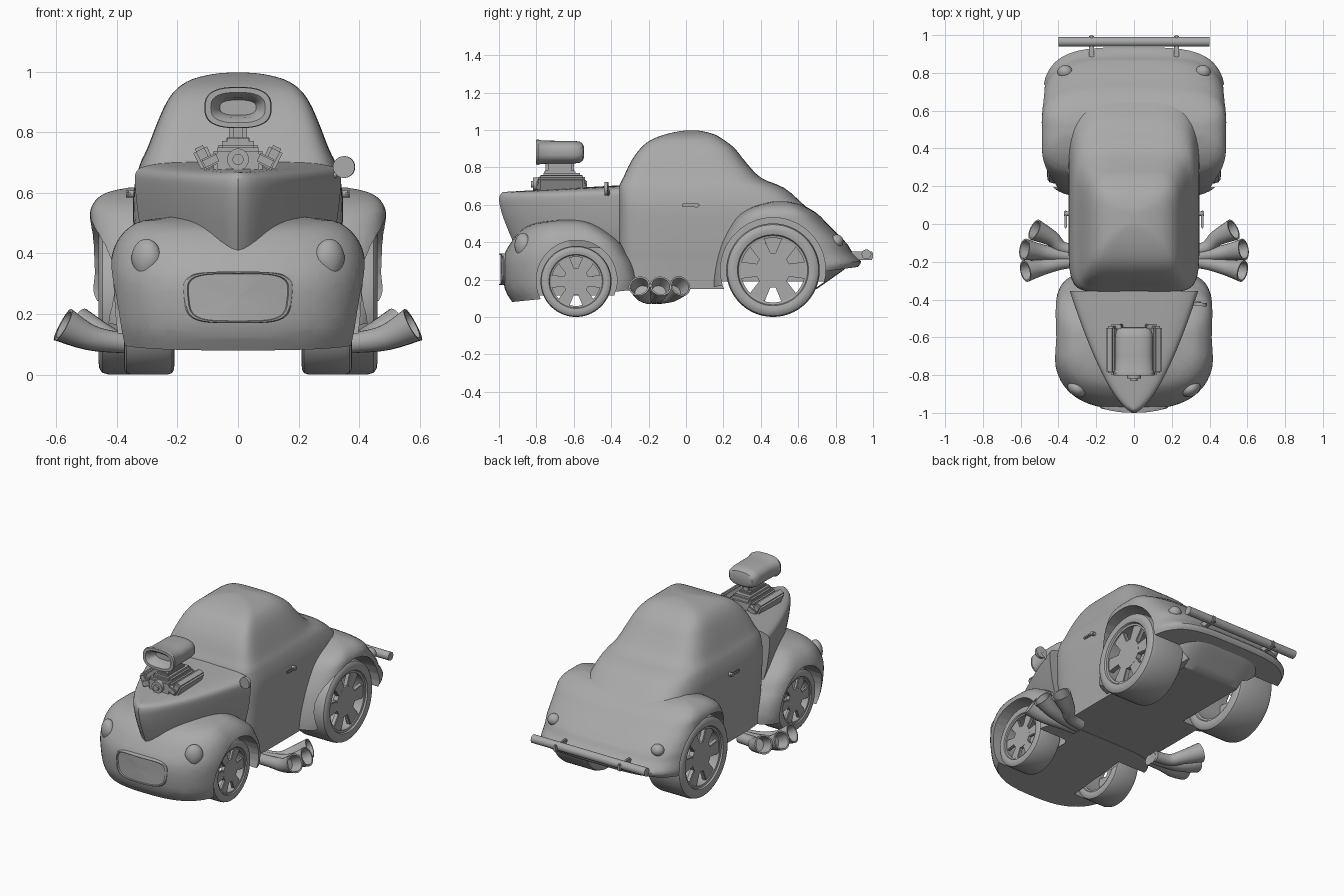
import bpy, bmesh, math
from mathutils import Vector, Matrix

cube = bpy.data.objects.get("Cube")
if cube:
    bpy.data.objects.remove(cube, do_unlink=True)

grey = bpy.data.materials.new("plain_grey")
grey.use_nodes = True
grey.diffuse_color = (0.4, 0.4, 0.4, 1)
grey.node_tree.nodes["Principled BSDF"].inputs["Base Color"].default_value = (0.4, 0.4, 0.4, 1)


def smooth(obj, angle=35):
    bpy.ops.object.select_all(action='DESELECT')
    obj.select_set(True)
    bpy.context.view_layer.objects.active = obj
    bpy.ops.object.shade_smooth_by_angle(angle=math.radians(angle))


def finish(bm, name):
    bmesh.ops.recalc_face_normals(bm, faces=bm.faces)
    mesh = bpy.data.meshes.new(name)
    bm.to_mesh(mesh)
    bm.free()
    mesh.materials.append(grey)
    obj = bpy.data.objects.new(name, mesh)
    bpy.context.collection.objects.link(obj)
    smooth(obj)
    return obj


def loft(name, rings, closed=False):
    bm = bmesh.new()
    rows = [[bm.verts.new(p) for p in ring] for ring in rings]
    pairs = list(zip(rows, rows[1:])) + ([(rows[-1], rows[0])] if closed else [])
    for a, b in pairs:
        for i in range(len(a)):
            j = (i + 1) % len(a)
            bm.faces.new((a[i], a[j], b[j], b[i]))
    if not closed:
        bm.faces.new(rows[0])
        bm.faces.new(rows[-1])
    return finish(bm, name)


def box(name, center, size, bevel=0.006, tilt=0):
    bm = bmesh.new()
    bmesh.ops.create_cube(bm, size=1)
    bmesh.ops.scale(bm, vec=size, verts=bm.verts)
    bmesh.ops.bevel(bm, geom=bm.edges[:], offset=bevel, segments=2, affect='EDGES')
    bm.transform(Matrix.Translation(center) @ Matrix.Rotation(tilt, 4, 'Y'))
    return finish(bm, name)


def cylinder(name, center, r, depth, axis, segments=32):
    bm = bmesh.new()
    bmesh.ops.create_cone(bm, cap_ends=True, segments=segments, radius1=r, radius2=r, depth=depth)
    bm.transform(Matrix.Translation(center) @ Vector(axis).to_track_quat('Z', 'Y').to_matrix().to_4x4())
    return finish(bm, name)


def ball(name, center, size, turn=0, point=0):
    bm = bmesh.new()
    bmesh.ops.create_uvsphere(bm, u_segments=24, v_segments=16, radius=1)
    for v in bm.verts:
        v.co.x *= 1 + point * min(v.co.z, 0)
    bmesh.ops.scale(bm, vec=size, verts=bm.verts)
    bm.transform(Matrix.Translation(center) @ Matrix.Rotation(turn, 4, 'Z'))
    return finish(bm, name)


def power(v, e):
    return math.copysign(abs(v) ** (2 / e), v)


def dense(rows, steps=3):
    """Catmull-Rom refinement of a short list of stations."""
    out = []
    for i in range(len(rows) - 1):
        p = [rows[max(0, min(len(rows) - 1, i + k))] for k in (-1, 0, 1, 2)]
        for s in range(steps):
            t = s / steps
            out.append([b + 0.5 * t * (c - a + t * (2*a - 5*b + 4*c - d + t * (3*(b - c) + d - a)))
                        for a, b, c, d in zip(*p)])
    return out + [list(rows[-1])]


def stack(name, levels, front_exp, back_exp, slope=0, n=72):
    """Body shell from plan outlines (z, front y, back y, half width)."""
    z0, y0 = levels[0][0], levels[0][1]
    rings = []
    for z, yf, yb, w in dense(levels):
        mid, half, ring = (yf + yb) / 2, (yb - yf) / 2, []
        for i in range(n):
            a = math.tau * (i + 0.5) / n
            e = back_exp if math.sin(a) > 0 else front_exp
            y = mid + half * power(math.sin(a), e)
            lift = slope * (y - y0) * max(0, 1 - (z - z0) / 0.25)
            ring.append((w * power(math.cos(a), e), y, z + lift))
        rings.append(ring)
    return loft(name, rings)


def cut_wells(shell, y, z, r, wall=.2):
    """Slice an arch out of both sides and turn its rim inward."""
    bm = bmesh.new()
    bm.from_mesh(shell.data)
    center = Vector((0, y, z))
    normals = [Vector((0, math.cos(a), math.sin(a))) for a in (math.tau * k / 32 for k in range(32))]
    planes = [(center + n * r, n) for n in normals]
    planes += [(Vector((s * wall, 0, 0)), Vector((1, 0, 0))) for s in (1, -1)]
    for co, no in planes:
        bmesh.ops.bisect_plane(bm, geom=bm.verts[:] + bm.edges[:] + bm.faces[:], dist=1e-5,
                               plane_co=co, plane_no=no)
    gone = []
    for f in bm.faces:
        c = f.calc_center_median()
        if abs(c.x) > wall and all((c - center).dot(n) < r for n in normals):
            gone.append(f)
    bmesh.ops.delete(bm, geom=gone, context='FACES')
    rim = []
    for e in bm.edges:
        a, b = (v.co for v in e.verts)
        if e.is_boundary and max(abs(a.x), abs(b.x)) > wall + .001 and (a - b).yz.length > 1e-4:
            rim.append(e)
    turned = bmesh.ops.extrude_edge_only(bm, edges=rim)["geom"]
    for v in turned:
        if isinstance(v, bmesh.types.BMVert):
            v.co.x = math.copysign(wall, v.co.x)
    bmesh.ops.remove_doubles(bm, verts=bm.verts, dist=1e-5)
    bm.to_mesh(shell.data)
    bm.free()
    smooth(shell)


def well_wall(name, x, y, z, r, floor):
    bm = bmesh.new()
    bmesh.ops.create_circle(bm, cap_ends=True, segments=48, radius=r)
    bm.transform(Matrix.Translation((x, y, z)) @ Matrix.Rotation(math.pi / 2, 4, 'Y'))
    bmesh.ops.bisect_plane(bm, geom=bm.verts[:] + bm.edges[:] + bm.faces[:], plane_co=(0, 0, floor),
                           plane_no=(0, 0, 1), clear_inner=True)
    finish(bm, name)


# Main shells
cabin = stack("cabin_and_tail", [
    (.15, -.36, .70, .325), (.30, -.36, .90, .335), (.36, -.36, .86, .34), (.48, -.36, .76, .345),
    (.60, -.36, .63, .345), (.69, -.36, .525, .325), (.745, -.335, .40, .30), (.83, -.295, .318, .267),
    (.90, -.245, .262, .235), (.945, -.19, .205, .2), (.975, -.115, .155, .15), (.992, -.04, .095, .08),
    (.997, .0, .06, .02)], 8, 4.5)
front = stack("front_fenders_and_nose", [
    (.08, -.93, -.25, .405), (.15, -.968, -.25, .415), (.25, -.982, -.27, .422), (.33, -.973, -.305, .424),
    (.40, -.935, -.35, .415), (.45, -.895, -.41, .393), (.485, -.85, -.465, .36), (.508, -.78, -.52, .315),
    (.52, -.68, -.58, .22)], 2.7, 5, 0.1)
rear = stack("rear_fenders", [
    (.16, .137, .92, .48), (.21, .14, .935, .489), (.30, .155, .89, .49), (.40, .185, .85, .49),
    (.50, .24, .755, .489), (.55, .285, .705, .485), (.585, .345, .65, .46), (.605, .405, .605, .42),
    (.617, .46, .55, .36)], 5, 3.7, 0.1375)

# Wheel wells
cut_wells(front, -.585, .195, .215)
for shell in (cabin, rear):
    cut_wells(shell, .465, .25, .28)

# Pointed hood: plan outline is a prow, closed by a low crown
hood = []
for z, tip, w in dense([(.37, -.91, .29), (.45, -.945, .315), (.54, -.98, .332), (.61, -.998, .34),
                        (.64, -.998, .335), (.655, -.992, .305), (.664, -.985, .22), (.668, -.98, .02)]):
    side = []
    for i in range(17):
        t = (i / 16) ** 1.6
        rise = .036 * t * max(0, (z - .5) / .168)
        side.append((w * t ** .62, tip + t * (-.355 - tip), z + rise))
    hood.append(side + [(-x, y, z) for x, y, z in reversed(side[1:])])
loft("hood", hood)

# Grille panel wrapped over the nose
grille = []
for k, d in ((1, .04), (1, .004), (.975, 0), (.93, 0), (.91, .008), (.5, .008), (.02, .008)):
    ring = []
    for i in range(48):
        a = math.tau * i / 48
        z = .255 + .085 * k * power(math.sin(a), 4)
        x = (.178 + .1 * (z - .255)) * k * power(math.cos(a), 4)
        ring.append((x, -1 + .8 * x * x + d, z))
    grille.append(ring)
loft("grille_panel", grille)


def wheel(name, s, cx, y, r, hw):
    half = [(.72, 1), (.9, .975), (.98, .92), (1, .84), (.96, .76), (.88, .74), (.86, .69)]
    profile = half + [(-px, pr) for px, pr in reversed(half)]
    loft(name + "_tyre", [[(s * (cx + px * hw), y + pr * r * math.cos(math.tau * i / 56),
                            r + pr * r * math.sin(math.tau * i / 56)) for i in range(56)]
                          for px, pr in profile], True)
    face = s * (cx + .68 * hw)
    cylinder(name + "_hub", (face, y, r), .37 * r, .25 * hw, (1, 0, 0))
    for k in range(6):
        bm = bmesh.new()
        bmesh.ops.create_cube(bm, size=1)
        for v in bm.verts:
            wide = .37 if v.co.z > 0 else .24
            v.co = (v.co.x * .24 * hw, v.co.y * wide * r, (.47 + .5 * v.co.z) * r)
        bmesh.ops.bevel(bm, geom=bm.edges[:], offset=.004, segments=2, affect='EDGES')
        bm.transform(Matrix.Translation((face, y, r)) @ Matrix.Rotation(math.tau * (k + .5) / 6, 4, 'X'))
        finish(bm, name + "_spoke")


def tube(name, pts, radii, hollow=False, n=20):
    pts = [Vector(p) for p in pts]
    rings = []
    for i, p in enumerate(pts):
        d = pts[min(i + 1, len(pts) - 1)] - pts[max(i - 1, 0)]
        q = d.to_track_quat('Z', 'Y')
        rings.append([p + q @ Vector((math.cos(math.tau * k / n), math.sin(math.tau * k / n), 0)) * radii[i]
                      for k in range(n)])
    if hollow:
        for i in (len(pts) - 1, len(pts) - 4):
            rings.append([pts[i] + (v - pts[i]) * .84 for v in rings[i]])
    return loft(name, rings)


for s, side in ((1, "left"), (-1, "right")):
    wheel(side + "_front_wheel", s, .293, -.588, .19, .083)
    wheel(side + "_rear_wheel", s, .335, .465, .25, .125)
    well_wall(side + "_front_well_wall", s * .2, -.585, .195, .217, .115)
    well_wall(side + "_rear_well_wall", s * .2, .465, .25, .283, .19)
    # Flared exhaust pipes
    for y_end, x_end in ((-.03, .527), (-.135, .58), (-.25, .575)):
        y_in = -.17 + .25 * (y_end + .135)
        path = dense([(s * .28, y_in, .10, .032), (s * .38, y_in + .15 * (y_end - y_in), .105, .034),
                      (s * (x_end - .09), y_in + .6 * (y_end - y_in), .122, .042),
                      (s * x_end, y_end, .165, .058)], 4)
        tube(side + "_exhaust_pipe", [p[:3] for p in path], [p[3] for p in path], True)
    # Lamps, handle and bumper bracket
    ball(side + "_headlight", (s * .302, -.872, .38), (.054, .04, .068), s * .6, .3)
    ball(side + "_tail_light", (s * .365, .805, .405), (.04, .036, .036))
    box(side + "_door_handle", (s * .362, .025, .597), (.014, .095, .018), .005)
    cylinder(side + "_handle_stem", (s * .35, .055, .597), .012, .04, (1, 0, 0), 16)
    box(side + "_bumper_bracket", (s * .225, .94, .328), (.024, .12, .045))
    # Tilted valve covers and their rails
    box(side + "_valve_cover", (s * .112, -.665, .715), (.05, .25, .08), .01, s * .45)
    box(side + "_valve_cover_rail", (s * .09, -.665, .705), (.06, .27, .035), .005, s * .45)

tube("rear_bumper", [(-.4, .965, .335), (.4, .965, .335)], [.026, .026])

# Engine and blower
box("engine_block", (0, -.67, .70), (.16, .25, .10), .012)
box("blower_case", (0, -.665, .75), (.13, .22, .04), .012)
cylinder("pulley", (0, -.80, .71), .036, .035, (0, 1, 0))
cylinder("pulley_cap", (0, -.815, .71), .018, .03, (0, 1, 0))
box("blower_neck", (0, -.675, .80), (.058, .15, .09), .012)
box("neck_collar", (0, -.675, .775), (.08, .17, .018), .005)

# Air scoop with a recessed mouth
scoop = []
for y, w, h in ((-.74, .06, .025), (-.785, .075, .034), (-.803, .09, .05), (-.803, .108, .066),
                (-.79, .111, .068), (-.775, .102, .063), (-.70, .10, .061), (-.60, .10, .061),
                (-.567, .095, .056), (-.551, .08, .044), (-.545, .05, .025)):
    scoop.append([(w * power(math.cos(a), 2.7), y, .881 + h * power(math.sin(a), 2.7))
                  for a in (math.tau * i / 40 for i in range(40))])
loft("air_scoop", scoop)

# Side mirror on the left only
tube("mirror_arm", [(.28, -.41, .635), (.315, -.415, .655), (.35, -.42, .685)], [.010, .009, .009], n=12)
cylinder("mirror_base", (.30, -.41, .645), .016, .02, (1, 0, .5), 16)
cylinder("mirror_head", (.35, -.425, .685), .036, .018, (.1, 1, 0))
